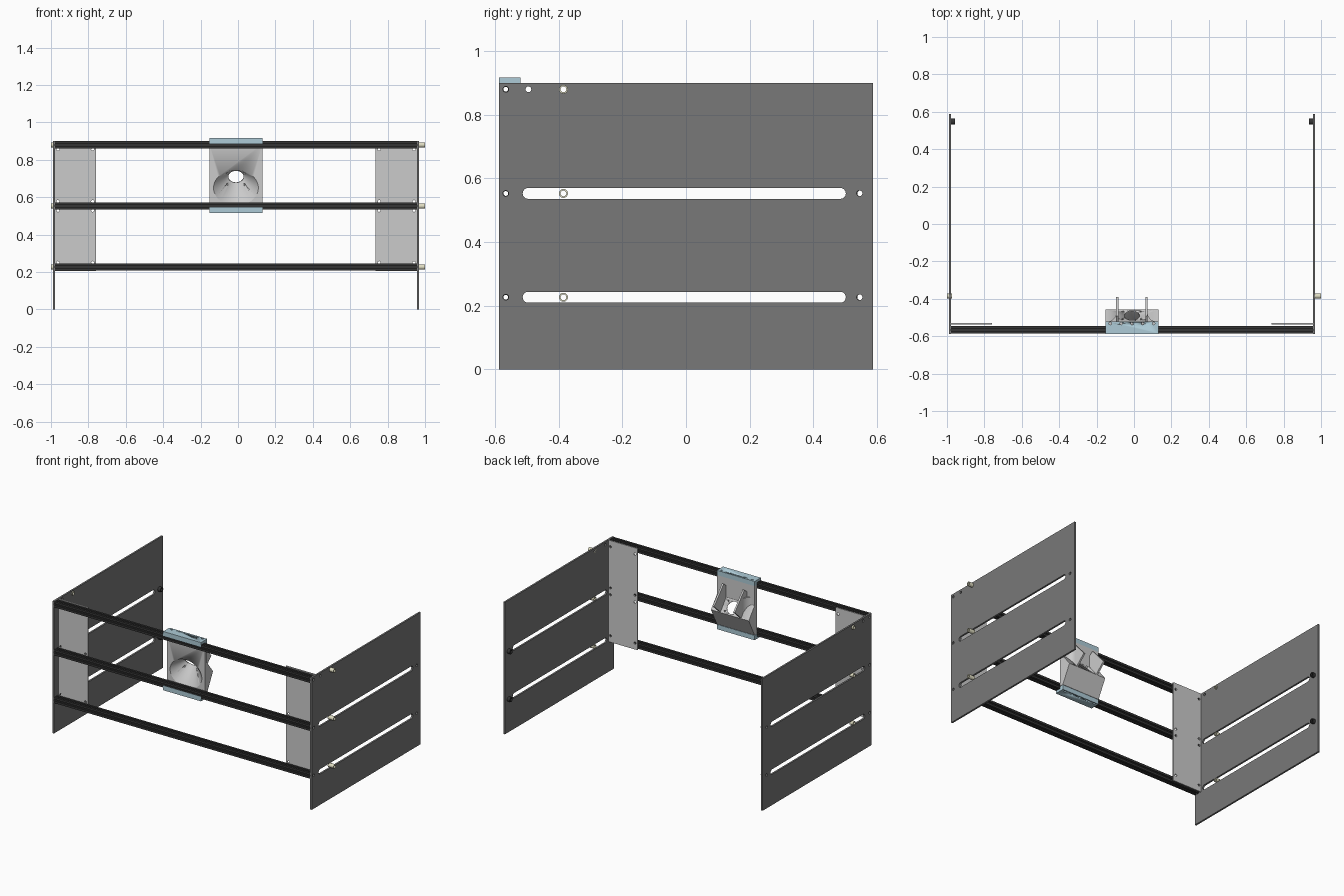
import bpy, bmesh
from math import sin, cos, pi, radians
from mathutils import Matrix, Vector

if "Cube" in bpy.data.objects:
    bpy.data.objects.remove(bpy.data.objects["Cube"])

C = -0.011                       # symmetry plane of the frame
ROD_Y = -0.566
ROD_Z = (0.88, 0.553, 0.227)
AXES = {'X': Matrix(((0, 0, 1), (1, 0, 0), (0, 1, 0))).to_4x4(),
        'Y': Matrix(((1, 0, 0), (0, 0, -1), (0, 1, 0))).to_4x4(),
        'Z': Matrix.Identity(4)}


def material(name, rgb):
    m = bpy.data.materials.new(name)
    m.diffuse_color = (*rgb, 1)
    m.use_nodes = True
    m.node_tree.nodes["Principled BSDF"].inputs["Base Color"].default_value = m.diffuse_color
    return m


PANEL = material("panel_grey", (0.19, 0.19, 0.19))
BLACK = material("black", (0.035, 0.035, 0.035))
BLUE = material("light_blue", (0.42, 0.60, 0.68))
CREAM = material("cream", (0.75, 0.73, 0.55))


def add(name, me, mat=None):
    ob = bpy.data.objects.new(name, me)
    bpy.context.scene.collection.objects.link(ob)
    if mat:
        me.materials.clear()
        me.materials.append(mat)
    bpy.ops.object.select_all(action='DESELECT')
    ob.select_set(True)
    bpy.context.view_layer.objects.active = ob
    bpy.ops.object.shade_smooth_by_angle(angle=radians(30))
    return ob


def extrude(name, loops, axis, a, b, mat=None):
    """Fill closed outlines (later loops are holes) and extrude along axis from a to b."""
    cu = bpy.data.curves.new(name, 'CURVE')
    cu.dimensions, cu.fill_mode, cu.extrude = '2D', 'BOTH', abs(b - a) / 2
    for loop in loops:
        s = cu.splines.new('POLY')
        s.points.add(len(loop) - 1)
        for p, (u, v) in zip(s.points, loop):
            p.co = (u, v, 0, 1)
        s.use_cyclic_u = True
    tmp = bpy.data.objects.new("tmp", cu)
    bpy.context.scene.collection.objects.link(tmp)
    bpy.context.view_layer.update()
    me = bpy.data.meshes.new_from_object(tmp.evaluated_get(bpy.context.evaluated_depsgraph_get()))
    bpy.data.objects.remove(tmp)
    bm = bmesh.new()
    bm.from_mesh(me)
    bmesh.ops.remove_doubles(bm, verts=bm.verts, dist=1e-5)
    bm.transform(Matrix.Translation((0, 0, (a + b) / 2)))
    bm.transform(AXES[axis])
    if axis != 'Z':              # restore the sign of the extrusion axis
        i = 'XYZ'.index(axis)
        for v in bm.verts:
            v.co[i] += (a + b) / 2 - sum(((a + b) / 2 * (1 if axis == 'X' else -1),))
    bmesh.ops.recalc_face_normals(bm, faces=bm.faces)
    bm.to_mesh(me)
    bm.free()
    me.name = name
    return add(name, me, mat)


def circle(u, v, r, n=24):
    return [(u + r * cos(2 * pi * i / n), v + r * sin(2 * pi * i / n)) for i in range(n)]


def rect(u0, u1, v0, v1):
    return [(u0, v0), (u1, v0), (u1, v1), (u0, v1)]


def slot(u0, u1, v, r, n=12):
    right = [(u1 - r + r * sin(pi * i / n), v - r * cos(pi * i / n)) for i in range(n + 1)]
    left = [(u0 + r - r * sin(pi * i / n), v + r * cos(pi * i / n)) for i in range(n + 1)]
    return right + left


def cut(ob, cutter):
    cutter.hide_render = True
    m = ob.modifiers.new("cut", 'BOOLEAN')
    m.operation, m.solver, m.object = 'DIFFERENCE', 'EXACT', cutter
    bpy.context.view_layer.objects.active = ob
    while ob.modifiers[0] != m:
        bpy.ops.object.modifier_move_to_index(modifier=m.name, index=0)
    bpy.ops.object.modifier_apply(modifier=m.name)
    bpy.data.objects.remove(cutter)


def loft(name, rings):
    """Closed solid through a series of equal-length rings of 3D points."""
    bm = bmesh.new()
    vs = [[bm.verts.new(p) for p in ring] for ring in rings]
    n = len(vs[0])
    for a, b in zip(vs, vs[1:]):
        for i in range(n):
            bm.faces.new((a[i], a[(i + 1) % n], b[(i + 1) % n], b[i]))
    bm.faces.new(vs[0])
    bm.faces.new(vs[-1])
    bmesh.ops.recalc_face_normals(bm, faces=bm.faces)
    me = bpy.data.meshes.new(name)
    bm.to_mesh(me)
    bm.free()
    return add(name, me)


# Side panels with long slots and bolt holes, plus end plates behind the rods
panel = [rect(-0.587, 0.587, 0, 0.9)]
panel += [slot(-0.513, 0.502, z, 0.017) for z in ROD_Z[1:]]
panel += [circle(ROD_Y, z, 0.009) for z in ROD_Z]
panel += [circle(0.545, z, 0.009) for z in ROD_Z[1:]]
panel += [circle(-0.495, 0.88, 0.009), circle(-0.385, 0.88, 0.009)]
for side, s in (("left", -1), ("right", 1)):
    extrude(side + "_panel", panel, 'X', *sorted((C + s * 0.967, C + s * 0.979)), PANEL)
    u0, u1 = sorted((C + s * 0.967, C + s * 0.747))
    holes = [circle(C + s * d, z, 0.008, 16) for d in (0.952, 0.766)
             for z in (0.857, 0.577, 0.53, 0.25)]
    extrude(side + "_end_plate", [rect(u0, u1, 0.207, 0.9)] + holes, 'Y', -0.536, -0.528)
    # Dark spacers at the back, cream bushings near the front
    for z in ROD_Z[1:]:
        extrude(side + "_spacer", [circle(0.547, z, 0.016), circle(0.547, z, 0.009)], 'X',
                *sorted((C + s * 0.947, C + s * 0.967)), BLACK)
    a, b = ((-1.0, -0.972) if s < 0 else (0.956, 1.0))
    for z in ROD_Z:
        extrude(side + "_bushing", [circle(-0.385, z, 0.014), circle(-0.385, z, 0.009)],
                'X', a, b, CREAM)

# Slotted extrusion rods
h = 0.0195
side_pts = [(h, -h), (h, -0.005), (h - 0.004, -0.005), (h - 0.004, -0.010), (h - 0.009, -0.006),
            (h - 0.009, 0.006), (h - 0.004, 0.010), (h - 0.004, 0.005), (h, 0.005)]
for label, z in zip(("top", "middle", "bottom"), ROD_Z):
    outline = []
    for c, s in ((1, 0), (0, 1), (-1, 0), (0, -1)):
        outline += [(ROD_Y + u * c - v * s, z + u * s + v * c) for u, v in side_pts]
    extrude(label + "_rod", [outline, circle(ROD_Y, z, 0.0075)], 'X', C - 0.967, C + 0.967, BLACK)

# Sensor holder: plate with a wedge on its back
X0, X1 = C - 0.1425, C + 0.1425
ridge, crest = Vector((-0.457, 0.672)), Vector((-0.52, 0.752))
d = (crest - ridge).normalized()
n = Vector((d.y, -d.x))
mid = (ridge + crest) / 2
holder = extrude("sensor_holder", [[(-0.545, 0.55), (-0.52, 0.55), tuple(ridge), tuple(crest),
                                    (-0.52, 0.885), (-0.545, 0.885)]], 'X', X0, X1)


def face_ring(r, off, cx=C, along=0.0, k=48):
    out = []
    for i in range(k):
        t = 2 * pi * i / k
        p = mid + n * off + d * (along + r * sin(t))
        out.append((cx + r * cos(t), p.x, p.y))
    return out


def front_ring(y, k=48):
    return [(C + 0.12 * cos(2 * pi * i / k), y, 0.65 + 0.095 * sin(2 * pi * i / k)) for i in range(k)]


# Flared viewing opening and its four screw holes
cut(holder, loft("opening_cutter", [face_ring(0.041, 0.02), face_ring(0.041, -0.005),
                                    front_ring(-0.545), front_ring(-0.56)]))
for sx in (-1, 1):
    for sd in (-1, 1):
        cut(holder, loft("screw_cutter", [face_ring(0.005, o, C + sx * 0.047, sd * 0.033, 12)
                                          for o in (0.01, -0.035)]))

# Fins with fillets to the plate
for side, s in (("left", -1), ("right", 1)):
    x = C + s * 0.078
    extrude(side + "_fin", [[(-0.459, 0.674), (-0.39, 0.737), (-0.493, 0.853), (-0.525, 0.83),
                             (-0.525, 0.75)]], 'X', x - 0.006, x + 0.006)
    arc = [(x + s * (0.05 - 0.046 * cos(pi / 2 * i / 10)),
            -0.465 - 0.056 * sin(pi / 2 * i / 10)) for i in range(11)]
    extrude(side + "_fin_fillet", [[(x, -0.521), (x, -0.465)] + arc], 'Z', 0.69, 0.80)

# Blue clips hooking over the upper rod and under the middle one
clip = [(-0.587, 0.884), (-0.5855, 0.884), (-0.5855, 0.9), (-0.545, 0.9), (-0.545, 0.885),
        (-0.52, 0.885), (-0.52, 0.917), (-0.587, 0.917)]
for name, flip in (("upper_clip", False), ("lower_clip", True)):
    f = (lambda z: 1.433 - z) if flip else (lambda z: z)
    ob = extrude(name, [[(y, f(z)) for y, z in clip]], 'X', X0, X1, BLUE)
    for i in range(-2, 3):
        a, b = sorted((f(0.875), f(0.93)))
        cut(ob, extrude("bolt_cutter", [circle(C + i * 0.058, -0.532, 0.007, 16)], 'Z', a, b))
